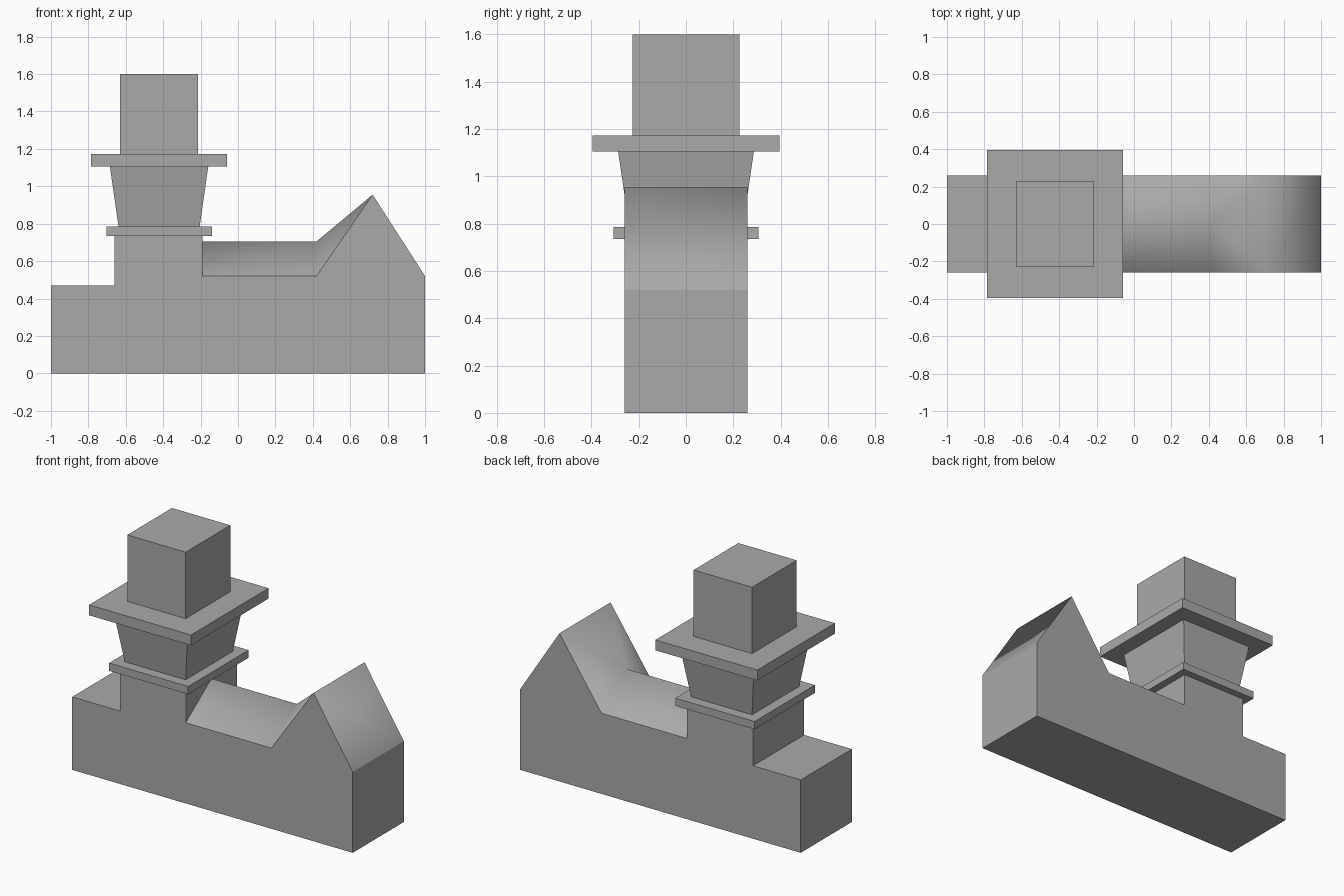
import bpy
import bmesh

cube = bpy.data.objects.get("Cube")
if cube:
    bpy.data.objects.remove(cube, do_unlink=True)

stone = bpy.data.materials.new("grey_stone")
stone.use_nodes = True
GREY = (0.4, 0.4, 0.4, 1)
stone.diffuse_color = GREY
stone.node_tree.nodes["Principled BSDF"].inputs["Base Color"].default_value = GREY

HALF = 0.26           # half depth of the walls
TOWER_X = -0.422      # tower axis
EAVE, NAVE_RIDGE, GABLE_RIDGE = 0.52, 0.705, 0.955
NAVE_START, VALLEY, PEAK, END = -0.19, 0.42, 0.72, 1.0


def make_object(name, bm, smooth=False):
    bmesh.ops.recalc_face_normals(bm, faces=bm.faces)
    mesh = bpy.data.meshes.new(name)
    bm.to_mesh(mesh)
    bm.free()
    mesh.materials.append(stone)
    for poly in mesh.polygons:
        poly.use_smooth = smooth
    obj = bpy.data.objects.new(name, mesh)
    bpy.context.collection.objects.link(obj)
    return obj


def tapered_block(name, z0, z1, bottom, top=None):
    """Square-sided block on the tower axis; bottom and top are (half x, half y)."""
    bm = bmesh.new()
    bmesh.ops.create_cube(bm, size=2)
    for v in bm.verts:
        hx, hy = (top or bottom) if v.co.z > 0 else bottom
        v.co = (TOWER_X + v.co.x * hx, v.co.y * hy, z1 if v.co.z > 0 else z0)
    return make_object(name, bm)


# Walls: side outline extruded across the depth, left open under the roof
outline = [(-1, 0), (-1, 0.47), (-0.66, 0.47), (-0.66, 0.745), (NAVE_START, 0.745),
           (NAVE_START, EAVE), (VALLEY, EAVE), (PEAK, GABLE_RIDGE), (END, EAVE), (END, 0)]
bm = bmesh.new()
front, back = ([bm.verts.new((x, y, z)) for x, z in outline] for y in (-HALF, HALF))
bm.faces.new(front)
bm.faces.new(back[::-1])
roofed = range(5, 8)
for i in range(len(outline)):
    if i not in roofed:
        j = (i + 1) % len(outline)
        bm.faces.new((front[i], back[i], back[j], front[j]))
make_object("walls", bm)

# Roof: nave ridge running into a valley, then up to the cross gable
bm = bmesh.new()
ridge_start = bm.verts.new((NAVE_START, 0, NAVE_RIDGE))
ridge_end = bm.verts.new((VALLEY, 0, NAVE_RIDGE))
peaks, ends = [], []
for side in (-HALF, HALF):
    start, valley = (bm.verts.new((x, side, EAVE)) for x in (NAVE_START, VALLEY))
    peak = bm.verts.new((PEAK, side, GABLE_RIDGE))
    peaks.append(peak)
    ends.append(bm.verts.new((END, side, EAVE)))
    bm.faces.new((start, valley, ridge_end, ridge_start))
    bm.faces.new((valley, peak, ridge_end))
bm.faces.new((ridge_end, peaks[0], peaks[1]))
bm.faces.new((peaks[0], ends[0], ends[1], peaks[1]))
bmesh.ops.recalc_face_normals(bm, faces=bm.faces)
bm.normal_update()
if sum(f.normal.z for f in bm.faces) < 0:
    bmesh.ops.reverse_faces(bm, faces=bm.faces)
roof = make_object("roof", bm, smooth=True)
if sum(p.normal.z for p in roof.data.polygons) < 0:
    roof.data.flip_normals()

# Tower stages, from the collar upward
tapered_block("tower_collar", 0.735, 0.785, (0.282, 0.307))
tapered_block("flared_belfry", 0.785, 1.105, (0.217, 0.24), (0.263, 0.287))
tapered_block("tower_cornice", 1.105, 1.172, (0.363, 0.395))
tapered_block("tower_top", 1.172, 1.6, (0.208, 0.227))
